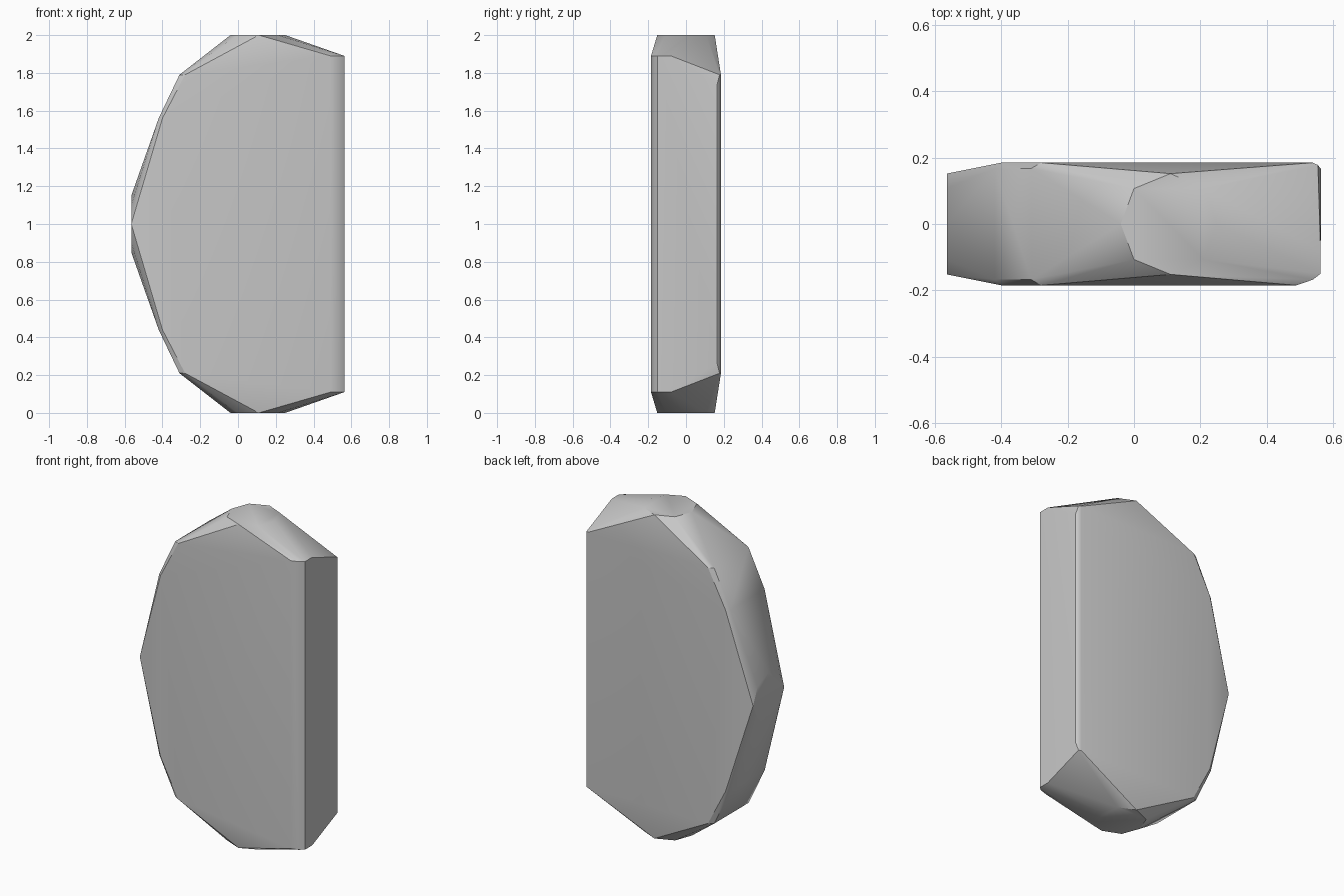
import bpy
import bmesh
from math import radians

cube = bpy.data.objects.get("Cube")
if cube:
    bpy.data.objects.remove(cube, do_unlink=True)

stone_grey = bpy.data.materials.new("stone_grey")
stone_grey.use_nodes = True
colour = (0.58, 0.58, 0.58, 1)
stone_grey.diffuse_color = colour
stone_grey.node_tree.nodes["Principled BSDF"].inputs["Base Color"].default_value = colour

MID = 1.0
corners = []


def add(x, y, z):
    """Add a corner and its mirror image below the middle height."""
    corners.append((x, y, z))
    corners.append((x, y, 2 * MID - z))


# Corners shared by the front and back of the stone
for side in (-1, 1):
    # Flat end cap
    for x, y in ((0, 0.107), (0.11, 0.152), (0.21, 0.107)):
        add(x, side * y, 2.0)
    # Curved left edge with a narrow bevel
    add(-0.28, side * 0.185, 1.79)
    add(-0.31, side * 0.168, 1.79)
    add(-0.40, side * 0.185, 1.56)
    add(-0.42, side * 0.168, 1.56)
    # Left point facet
    add(-0.565, side * 0.107, 1.10)
    add(-0.565, side * 0.152, 1.0)
add(-0.04, 0, 2.0)
add(0.25, 0, 2.0)
add(-0.565, 0, 1.15)

# Front right bevel, tall corner
for x, y in ((0.49, -0.185), (0.54, -0.168), (0.563, -0.15), (0.563, -0.08)):
    add(x, y, 1.89)

# Back right bevel, lower corner
add(0.54, 0.185, 1.79)
add(0.555, 0.178, 1.79)
add(0.565, 0.165, 1.74)

# Convex faceted body
bm = bmesh.new()
for co in corners:
    bm.verts.new(co)
bmesh.ops.remove_doubles(bm, verts=bm.verts[:], dist=0.0005)
hull = bmesh.ops.convex_hull(bm, input=bm.verts[:])
inside = {v for v in hull["geom_interior"] + hull["geom_unused"]
          if isinstance(v, bmesh.types.BMVert)}
bmesh.ops.delete(bm, geom=list(inside), context="VERTS")
bmesh.ops.dissolve_limit(bm, angle_limit=radians(0.5), verts=bm.verts[:], edges=bm.edges[:])
bmesh.ops.recalc_face_normals(bm, faces=bm.faces[:])

mesh = bpy.data.meshes.new("faceted_stone")
bm.to_mesh(mesh)
bm.free()
mesh.materials.append(stone_grey)
stone = bpy.data.objects.new("faceted_stone", mesh)
bpy.context.collection.objects.link(stone)

bpy.ops.object.select_all(action="DESELECT")
stone.select_set(True)
bpy.context.view_layer.objects.active = stone
bpy.ops.object.shade_smooth_by_angle(angle=radians(30))
